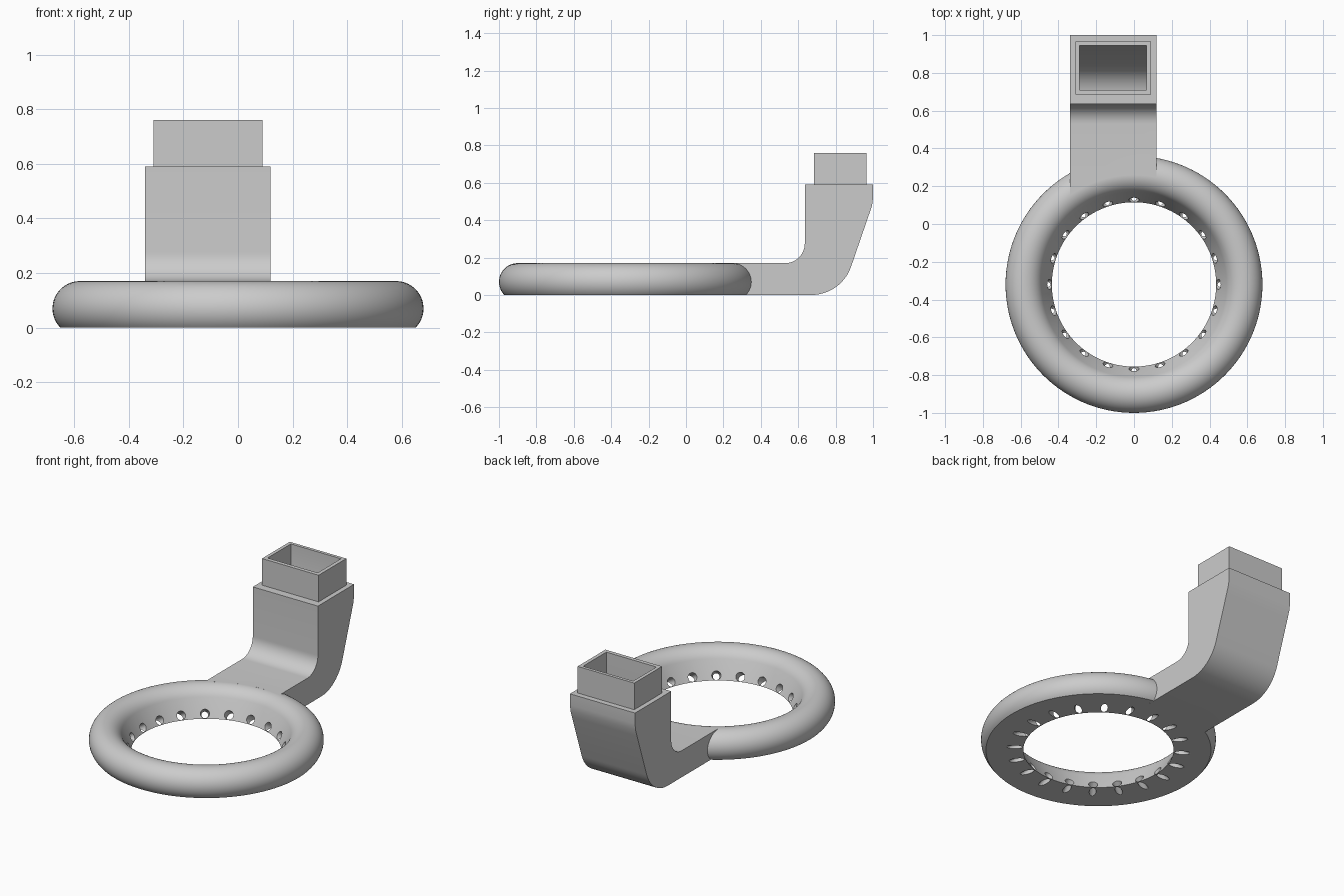
import bpy, bmesh
from math import sin, cos, pi, radians
from mathutils import Vector, Matrix

if "Cube" in bpy.data.objects:
    bpy.data.objects.remove(bpy.data.objects["Cube"], do_unlink=True)

grey = bpy.data.materials.new("plain grey")
grey.use_nodes = True
COLOUR = (0.6, 0.6, 0.6, 1)
grey.diffuse_color = COLOUR
grey.node_tree.nodes["Principled BSDF"].inputs["Base Color"].default_value = COLOUR

CENTRE_Y, SEGMENTS, NOTCHES = -0.32, 120, 20
TUBE_R, TUBE_Z, TUBE = 0.58, 0.07, 0.10


def make_object(name, bm):
    bmesh.ops.recalc_face_normals(bm, faces=bm.faces)
    mesh = bpy.data.meshes.new(name)
    bm.to_mesh(mesh)
    bm.free()
    obj = bpy.data.objects.new(name, mesh)
    bpy.context.collection.objects.link(obj)
    mesh.materials.append(grey)
    return obj


def arc(cy, cz, r, start, end, steps=12):
    angles = [radians(start + (end - start) * i / steps) for i in range(steps + 1)]
    return [(cy + r * cos(a), cz + r * sin(a)) for a in angles]


def extrude_x(name, profile, x0, x1):
    bm = bmesh.new()
    face = bm.faces.new([bm.verts.new((x0, y, z)) for y, z in profile])
    moved = bmesh.ops.extrude_face_region(bm, geom=[face])["geom"]
    verts = [v for v in moved if isinstance(v, bmesh.types.BMVert)]
    bmesh.ops.translate(bm, verts=verts, vec=(x1 - x0, 0, 0))
    return make_object(name, bm)


def box(name, x0, x1, y0, y1, z0, z1):
    return extrude_x(name, [(y0, z0), (y1, z0), (y1, z1), (y0, z1)], x0, x1)


def lathe(name, profile):
    bm = bmesh.new()
    rings = []
    for i in range(SEGMENTS):
        a = 2 * pi * i / SEGMENTS
        rings.append([bm.verts.new((r * cos(a), CENTRE_Y + r * sin(a), z)) for r, z in profile])
    n = len(profile)
    for i, ring in enumerate(rings):
        after = rings[(i + 1) % SEGMENTS]
        for j in range(n):
            k = (j + 1) % n
            bm.faces.new((ring[j], after[j], after[k], ring[k]))
    return make_object(name, bm)


def combine(target, other, operation):
    mod = target.modifiers.new(operation.lower(), 'BOOLEAN')
    mod.operation, mod.solver, mod.object = operation, 'EXACT', other
    bpy.context.view_layer.objects.active = target
    bpy.ops.object.modifier_apply(modifier=mod.name)
    bpy.data.objects.remove(other, do_unlink=True)


# Round ring with a flat base and a sloping inner wall
ring = lathe("ring", arc(TUBE_R, TUBE_Z, TUBE, -44.4, 154, 32) + [(0.435, 0)])

# Tapered notches slanting outward and down through the inner wall
bm = bmesh.new()
for i in range(NOTCHES):
    turn = Matrix.Translation((0, CENTRE_Y, 0)) @ Matrix.Rotation(2 * pi * i / NOTCHES, 4, 'Z')
    start, end = Vector((0.40, 0, 0.05)), Vector((0.56, 0, -0.03))
    axis = end - start
    aim = Matrix.Translation((start + end) / 2) @ axis.to_track_quat('Z', 'Y').to_matrix().to_4x4()
    bmesh.ops.create_cone(bm, cap_ends=True, segments=20, radius1=0.034, radius2=0.010,
                          depth=axis.length, matrix=turn @ aim)
combine(ring, make_object("notch_cutter", bm), 'DIFFERENCE')

# Bent duct rising at the back
outer = [(0.10, 0)] + arc(0.67, 0.225, 0.225, -90, -20)
outer += [(0.98, 0.435), (0.995, 0.48), (1.0, 0.52), (1.0, 0.59), (0.635, 0.59)]
outer += arc(0.53, 0.275, 0.105, 0, -90) + [(0.10, 0.17)]
duct = extrude_x("bent_duct", outer, -0.34, 0.12)

# Trim the duct where it meets the crest of the ring
bm = bmesh.new()
bmesh.ops.create_cone(bm, cap_ends=True, segments=SEGMENTS, radius1=TUBE_R, radius2=TUBE_R,
                      depth=1, matrix=Matrix.Translation((0, CENTRE_Y, 0)))
combine(duct, make_object("trim_cutter", bm), 'DIFFERENCE')

# Narrower socket on top, then the hollow through socket and bend
combine(duct, box("socket", -0.31, 0.09, 0.685, 0.965, 0.5, 0.76), 'UNION')
inner = [(0.45, 0.03)] + arc(0.67, 0.21, 0.18, -90, -20)
inner += [(0.945, 0.48), (0.945, 0.9), (0.71, 0.9)]
inner += arc(0.57, 0.28, 0.14, 0, -90) + [(0.45, 0.14)]
combine(duct, extrude_x("hollow_cutter", inner, -0.288, 0.066), 'DIFFERENCE')

# Smooth the curves, keep the edges sharp
bpy.ops.object.select_all(action='DESELECT')
for obj in (ring, duct):
    obj.select_set(True)
bpy.context.view_layer.objects.active = ring
bpy.ops.object.shade_smooth_by_angle(angle=radians(30))
